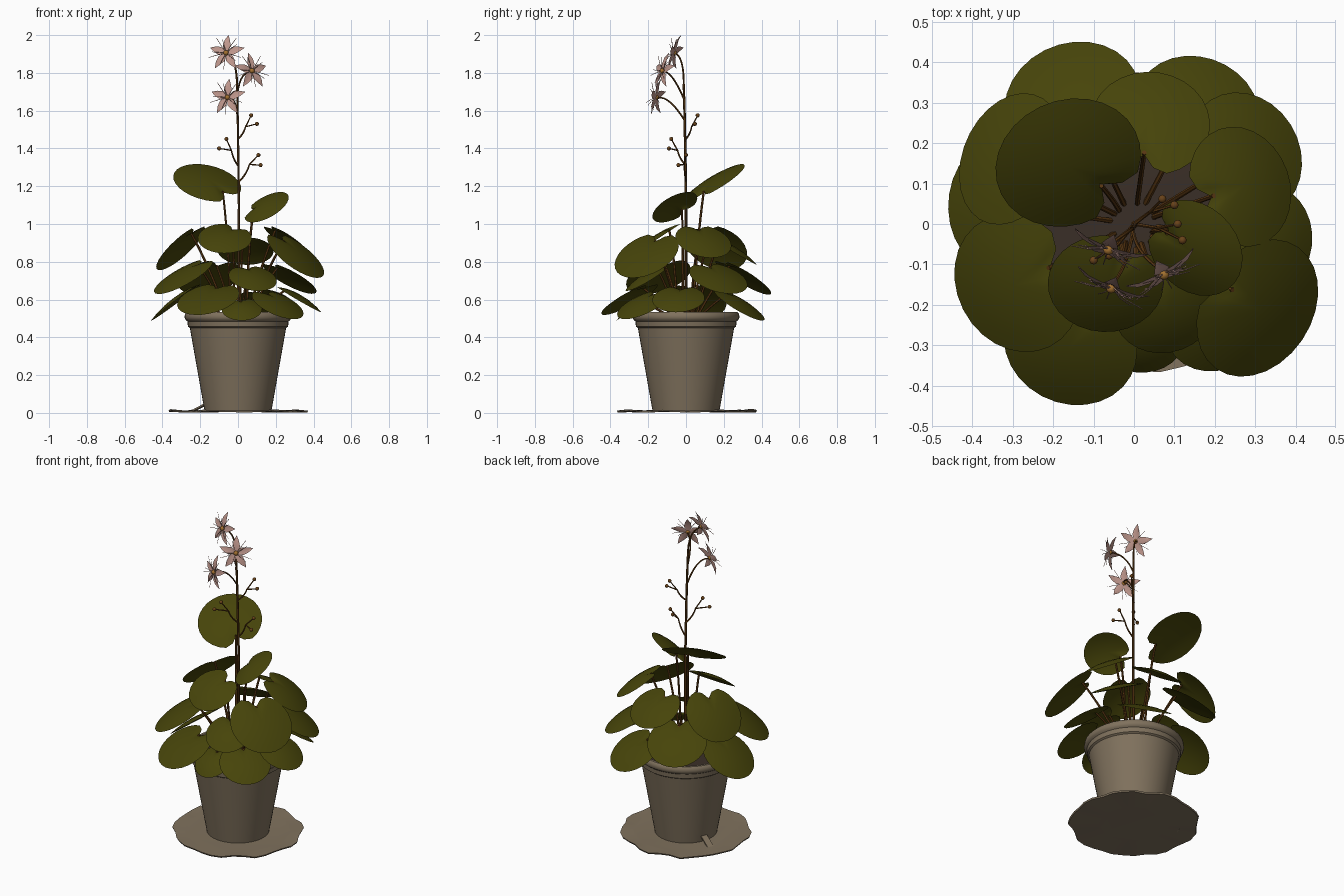
import bpy, math, random
from mathutils import Vector

if "Cube" in bpy.data.objects:
    bpy.data.objects.remove(bpy.data.objects["Cube"])

random.seed(4)


def material(name, rgb):
    m = bpy.data.materials.new(name)
    m.diffuse_color = (*rgb, 1)
    m.use_nodes = True
    m.node_tree.nodes["Principled BSDF"].inputs["Base Color"].default_value = m.diffuse_color
    return m


CLAY = material("taupe clay", (0.215, 0.167, 0.110))
SOIL = material("dark soil", (0.042, 0.028, 0.020))
LEAF = material("olive leaf", (0.062, 0.058, 0.003))
STEM = material("brown stem", (0.10, 0.038, 0.006))
BUD = material("russet bud", (0.14, 0.055, 0.010))
PETAL = material("mauve petal", (0.52, 0.31, 0.265))
CENTRE = material("ochre centre", (0.38, 0.17, 0.03))


class Part:
    """Collects geometry and turns it into one object."""
    def __init__(self, name, mat):
        self.name, self.mat, self.v, self.f = name, mat, [], []

    def add(self, verts, faces):
        o = len(self.v)
        self.v += [tuple(p) for p in verts]
        self.f += [[i + o for i in f] for f in faces]

    def tube(self, pts, r0, r1, sides=6):
        pts = [Vector(p) for p in pts]
        d = pts[-1] - pts[0]
        k = min(range(3), key=lambda i: abs(d[i]))
        ref = Vector([1.0 if i == k else 0.0 for i in range(3)])
        n, vs, fs = len(pts), [], []
        for i, p in enumerate(pts):
            t = (pts[min(i + 1, n - 1)] - pts[max(i - 1, 0)]).normalized()
            a = t.cross(ref).normalized()
            b = t.cross(a)
            r = r0 + (r1 - r0) * i / (n - 1)
            for s in range(sides):
                w = 2 * math.pi * s / sides
                vs.append(p + (a * math.cos(w) + b * math.sin(w)) * r)
        for i in range(n - 1):
            for s in range(sides):
                q = (s + 1) % sides
                fs.append([i * sides + s, i * sides + q, (i + 1) * sides + q, (i + 1) * sides + s])
        fs += [list(range(sides))[::-1], list(range((n - 1) * sides, n * sides))]
        self.add(vs, fs)

    def ball(self, c, r, seg=8, rings=5):
        vs = [Vector(c) + Vector((0, 0, -r))]
        for i in range(1, rings):
            a = math.pi * i / rings
            for s in range(seg):
                w = 2 * math.pi * s / seg
                vs.append(Vector(c) + r * Vector((math.sin(a) * math.cos(w), math.sin(a) * math.sin(w), -math.cos(a))))
        vs.append(Vector(c) + Vector((0, 0, r)))
        top, fs = len(vs) - 1, []
        for s in range(seg):
            q = (s + 1) % seg
            fs.append([0, 1 + q, 1 + s])
            for i in range(rings - 2):
                b = 1 + i * seg
                fs.append([b + s, b + q, b + seg + q, b + seg + s])
            fs.append([top, top - seg + s, top - seg + q])
        self.add(vs, fs)

    def lathe(self, prof, seg=48, wob=None):
        vs, fs = [], []
        for r, z in prof:
            for s in range(seg):
                w = 2 * math.pi * s / seg
                dr, dz = wob(s, r) if wob else (0, 0)
                vs.append(((r + dr) * math.cos(w), (r + dr) * math.sin(w), z + dz))
        for i in range(len(prof) - 1):
            for s in range(seg):
                q = (s + 1) % seg
                fs.append([i * seg + s, i * seg + q, (i + 1) * seg + q, (i + 1) * seg + s])
        fs += [list(range(seg))[::-1], list(range((len(prof) - 1) * seg, len(prof) * seg))]
        self.add(vs, fs)

    def build(self, smooth=40):
        me = bpy.data.meshes.new(self.name)
        me.from_pydata(self.v, [], self.f)
        me.materials.append(self.mat)
        ob = bpy.data.objects.new(self.name, me)
        bpy.context.collection.objects.link(ob)
        if smooth:
            bpy.ops.object.select_all(action='DESELECT')
            ob.select_set(True)
            bpy.context.view_layer.objects.active = ob
            bpy.ops.object.shade_smooth_by_angle(angle=math.radians(smooth))
        return ob


def bez(a, b, c, n=8):
    a, b, c = Vector(a), Vector(b), Vector(c)
    return [a * (1 - t) ** 2 + b * 2 * t * (1 - t) + c * t * t for t in (i / n for i in range(n + 1))]


# saucer with a scalloped, slightly wavy edge
edge = [(0.007 * (-1) ** (s // 2) + random.uniform(-.004, .004), random.uniform(-0.004, 0.007)) for s in range(36)]
saucer = Part("saucer", CLAY)
saucer.lathe([(0.2, 0.004), (0.362, 0.005), (0.366, 0.014), (0.3, 0.012)], 36,
             lambda s, r: edge[s] if r > 0.33 else (0, 0))
saucer.build(30)

# small slanted lip at the foot of the pot
lip = Part("pot_foot_lip", CLAY)
lip.add([(-.18, .05, .05), (-.165, .085, .05), (-.235, .12, .012), (-.25, .085, .012),
         (-.18, .05, .04), (-.165, .085, .04), (-.235, .12, .004), (-.25, .085, .004)],
        [[0, 1, 2, 3], [7, 6, 5, 4], [0, 4, 5, 1], [1, 5, 6, 2], [2, 6, 7, 3], [3, 7, 4, 0]])
lip.build(0)

# pot with stepped rim
pot = Part("pot", CLAY)
pot.lathe([(0.177, 0.01), (0.255, 0.45), (0.265, 0.457), (0.268, 0.485), (0.278, 0.493), (0.283, 0.505),
           (0.281, 0.524), (0.272, 0.533), (0.258, 0.533), (0.252, 0.525), (0.248, 0.47)])
pot.build()
soil = Part("soil", SOIL)
soil.lathe([(0.247, 0.472), (0.247, 0.485), (0.12, 0.492)], 32)
soil.build()

# leaves: centre, radius, facing direction
LEAVES = [
    ((-.16, .145, 1.23), .182, (.2, -.5, .84)),
    ((.145, -.065, 1.10), .130, (-.45, -.43, .8)),
    ((-.07, -.155, .935), .142, (0, -.55, .84)),
    ((-.313, .165, .885), .168, (-.65, .28, .71)),
    ((.313, -.213, .845), .180, (.55, -.35, .74)),
    ((.27, .095, .92), .150, (.55, .2, .82)),
    ((-.155, .31, .73), .170, (-.2, .5, .84)),
    ((.04, .255, .87), .147, (.03, .5, .87)),
    ((.16, .288, .585), .155, (.2, .5, .84)),
    ((.28, .175, .725), .158, (.45, .25, .85)),
    ((.328, -.04, .615), .138, (.5, -.05, .86)),
    ((-.335, .05, .60), .165, (-.6, .05, .8)),
    ((-.295, -.15, .735), .175, (-.45, -.25, .82)),
    ((-.16, -.305, .615), .167, (-.2, -.45, .85)),
    ((.02, -.287, .56), .106, (0, -.55, .82)),
    ((.08, -.215, .725), .128, (.15, -.5, .85)),
    ((.215, -.235, .585), .145, (.35, -.38, .84)),
]
stalks = Part("leaf_stalks", STEM)
N = 28
for i, (c, R, nrm) in enumerate(LEAVES):
    c, n = Vector(c), Vector(nrm).normalized()
    u = Vector((-c.x, -c.y, 0))          # notch points to the plant's axis
    u = (u - n * u.dot(n)).normalized()
    v = n.cross(u)
    verts = [c + n * 0.010]
    for rho in (0.4, 0.75, 1.0):
        for s in range(N):
            t = 2 * math.pi * s / N
            d = min(t, 2 * math.pi - t)
            r = R * rho * (1.01 - 0.40 * rho * math.exp(-(d / 0.23) ** 2))
            verts.append(c + (u * math.cos(t) + v * math.sin(t)) * r + n * (0.010 - 0.024 * rho ** 2))
    faces = []
    for s in range(N):
        q = (s + 1) % N
        faces.append([0, 1 + s, 1 + q])
        for k in (1, 1 + N):
            faces.append([k + s, k + N + s, k + N + q, k + q])
    leaf = Part("leaf_%02d" % (i + 1), LEAF)
    leaf.add(verts, faces)
    leaf.build(60)
    # stalk arches from the soil to the notch
    a = c + u * R * 0.6 - n * 0.006
    w = Vector((c.x, c.y, 0)).normalized()
    stalks.tube(bez(w * 0.05 + Vector((0, 0, 0.48)), (a.x * 0.6, a.y * 0.6, 0.48 + (a.z - 0.48) * 0.62), a),
                0.007, 0.006)
stalks.build()

# flower stem with its branches and buds
stem = Part("flower_stem", STEM)
FLOWERS = [((-.062, -.06, 1.905), (-.3, -.85, .25)),
           ((.072, -.122, 1.81), (.45, -.8, .25)),
           ((-.055, -.155, 1.67), (-.35, -.85, .15))]
stem.tube([(0, 0, .48), (.004, 0, .8), (.005, 0, 1.1), (.001, -.004, 1.4), (-.002, -.008, 1.6), (-.005, -.012, 1.74)],
          0.008, 0.006)
stem.tube(bez((-.005, -.012, 1.73), (-.005, -.01, 1.87), (-.058, -.05, 1.90)), 0.006, 0.004)
stem.tube(bez((-.003, -.01, 1.66), (.0, -.07, 1.80), (.068, -.114, 1.807)), 0.005, 0.004)
stem.tube(bez((-.002, -.008, 1.55), (-.01, -.09, 1.68), (-.05, -.147, 1.668)), 0.005, 0.004)
buds = Part("flower_buds", BUD)
for root, node, tips in [
        ((0, 0, 1.45), (.04, .03, 1.515), [(.07, .062, 1.575), (.1, .047, 1.53)]),
        ((0, 0, 1.22), (.06, -.01, 1.315), [(.108, .0, 1.365), (.12, -.04, 1.312)]),
        ((0, 0, 1.31), (-.035, -.045, 1.39), [(-.062, -.078, 1.45), (-.1, -.09, 1.40)])]:
    mid = (node[0] * 0.75, node[1] * 0.75, root[2] + (node[2] - root[2]) * 0.4)
    stem.tube(bez(root, mid, node, 5), 0.005, 0.004)
    for tip in tips:
        stem.tube([node, tip], 0.004, 0.003)
        buds.ball(tip, 0.011)
stem.build()
buds.build()

# star flowers: five pointed petals, thin stamens, round centre
for i, (c, nrm) in enumerate(FLOWERS):
    c, n = Vector(c), Vector(nrm).normalized()
    right = Vector((0, 0, 1)).cross(n).normalized()
    up = n.cross(right)
    petals = Part("petals_%d" % (i + 1), PETAL)
    stamens = Part("stamens_%d" % (i + 1), PETAL)
    for k in range(5):
        t = math.pi / 2 + 2 * math.pi * k / 5
        d = right * math.cos(t) + up * math.sin(t)
        e = right * -math.sin(t) + up * math.cos(t)
        row = [(0.006, .008, 0), (0.038, .022, .004), (0.07, .015, .002), (0.1, .001, -.008)]
        vs = []
        for x, w, h in row:
            vs += [c + d * x + e * w + n * h, c + d * x + n * (h - 0.003), c + d * x - e * w + n * h]
        petals.add(vs, [[3 * j + m, 3 * j + 3 + m, 3 * j + 4 + m, 3 * j + 1 + m][::-1]
                        for j in range(3) for m in (0, 1)])
        for off, L in ((0.63, 0.095), (0.3, 0.075)):
            g = right * math.cos(t + off) + up * math.sin(t + off)
            stamens.tube([c, c + g * L * 0.5 + n * 0.015, c + g * L + n * 0.018], 0.002, 0.0012, 4)
    petals.build(30)
    stamens.build()
    eye = Part("flower_centre_%d" % (i + 1), CENTRE)
    eye.ball(c + n * 0.004, 0.014)
    eye.build()
